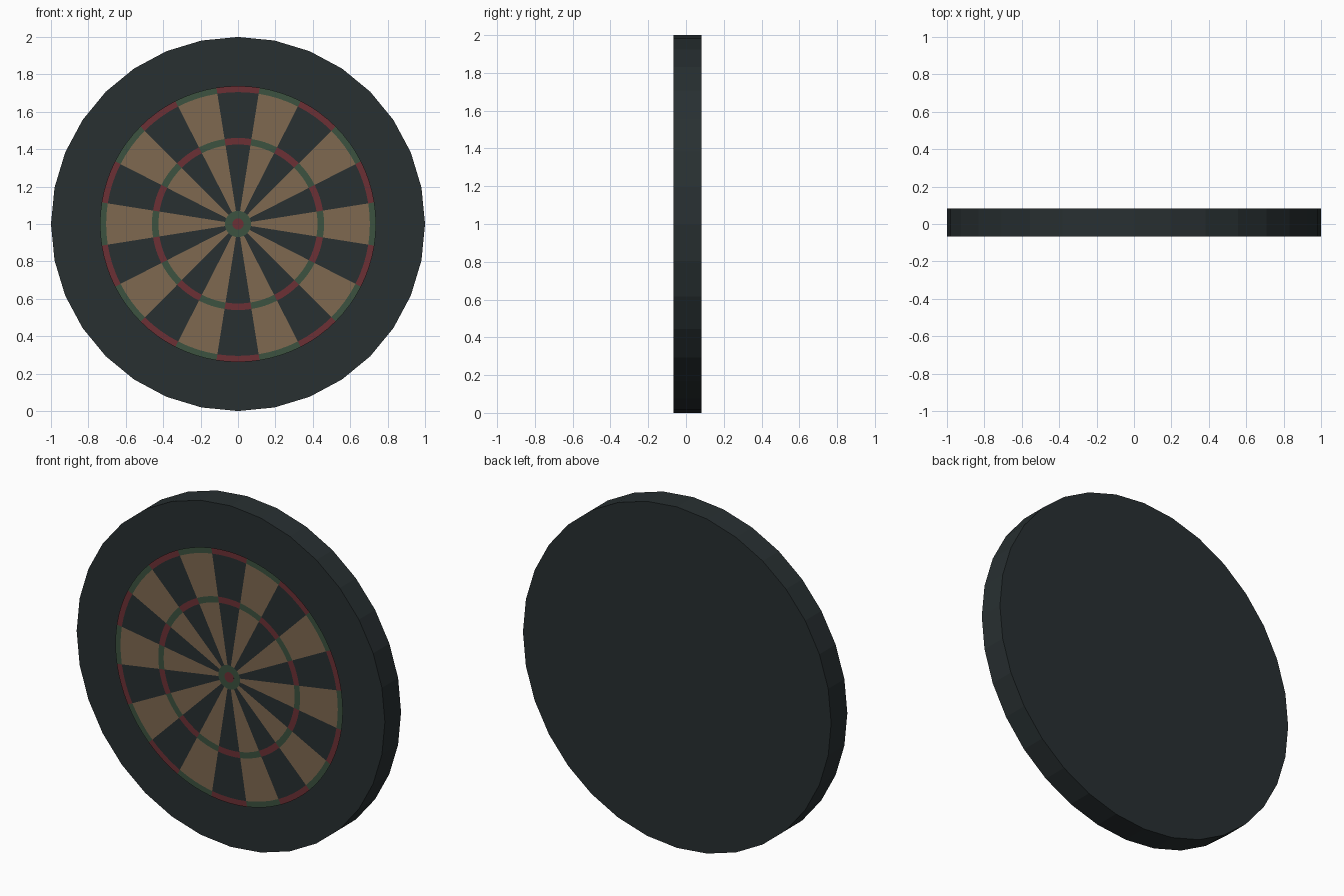
import bpy, bmesh
from math import sin, cos, pi

if "Cube" in bpy.data.objects:
    bpy.data.objects.remove(bpy.data.objects["Cube"])

CENTRE_Z = 1.0
FACE_Y = -0.082
STEPS = 4            # arc divisions per segment
SEG = 2 * pi / 20


def material(name, rgb):
    m = bpy.data.materials.new(name)
    m.diffuse_color = (*rgb, 1)
    m.use_nodes = True
    m.node_tree.nodes["Principled BSDF"].inputs["Base Color"].default_value = m.diffuse_color
    return m


BLACK = material("black", (0.021, 0.029, 0.031))
CREAM = material("cream", (0.21, 0.14, 0.08))
RED = material("red", (0.15, 0.03, 0.035))
GREEN = material("green", (0.045, 0.085, 0.05))


def finish(name, bm, mat):
    me = bpy.data.meshes.new(name)
    bm.to_mesh(me)
    bm.free()
    me.materials.append(mat)
    ob = bpy.data.objects.new(name, me)
    bpy.context.collection.objects.link(ob)
    return ob


def point(bm, r, a):
    return bm.verts.new((r * sin(a), FACE_Y, CENTRE_Z + r * cos(a)))


def sector(bm, r0, r1, index):
    """One flat annular segment, counted clockwise from the top."""
    start = (index - 0.5) * SEG
    rows = [(point(bm, r0, start + SEG * k / STEPS),
             point(bm, r1, start + SEG * k / STEPS)) for k in range(STEPS + 1)]
    for (a, b), (c, d) in zip(rows, rows[1:]):
        bm.faces.new((a, c, d, b))


def sectors(name, bands, indices, mat):
    bm = bmesh.new()
    for r0, r1 in bands:
        for i in indices:
            sector(bm, r0, r1, i)
    finish(name, bm, mat)


# Thick round backing board
bpy.ops.mesh.primitive_cylinder_add(vertices=32, radius=1, depth=0.15,
                                    location=(0, 0.008, CENTRE_Z),
                                    rotation=(pi / 2, 0, 0))
board = bpy.context.object
board.name = "backing_board"
board.data.materials.append(BLACK)

# Alternating beds and scoring rings, a thin sheet just ahead of the board
BEDS = [(0.07, 0.425), (0.46, 0.705)]
RINGS = [(0.425, 0.46), (0.705, 0.738)]
even, odd = range(0, 20, 2), range(1, 20, 2)
sectors("dark_beds", BEDS, even, BLACK)
sectors("cream_beds", BEDS, odd, CREAM)
sectors("red_ring_parts", RINGS, even, RED)
sectors("green_ring_parts", RINGS, odd, GREEN)

# Centre target
sectors("outer_bull", [(0.03, 0.07)], range(20), GREEN)
bm = bmesh.new()
bm.faces.new([point(bm, 0.03, -2 * pi * k / 32) for k in range(32)])
finish("inner_bull", bm, RED)
